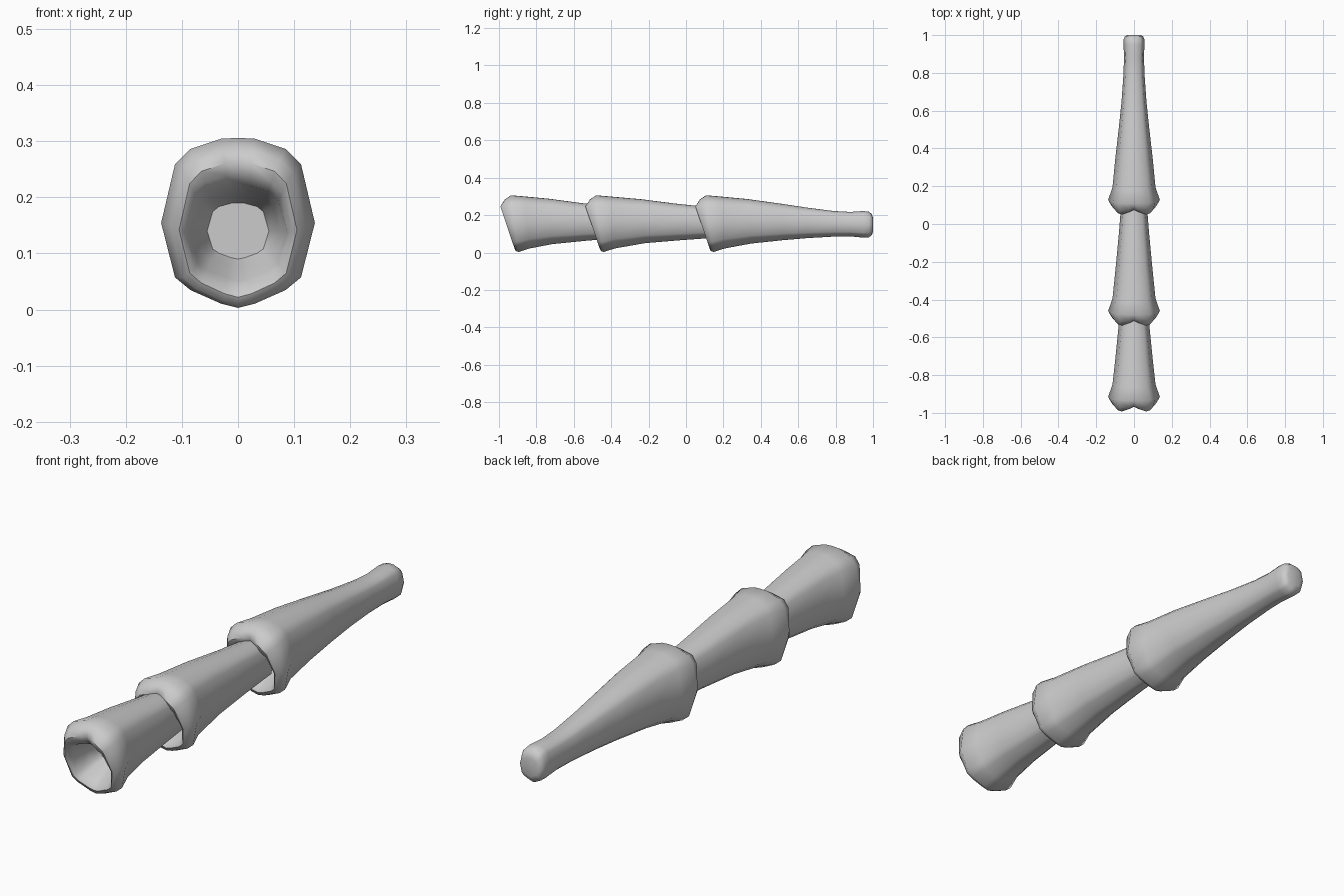
import bpy, bmesh

grey = bpy.data.materials.new("plain grey")
grey.diffuse_color = (0.6, 0.6, 0.6, 1)

# Half cross-section (x, z) from the bottom keel to the top, in unit size
HALF = [(0, -1), (.22, -.95), (.62, -.79), (.82, -.64), (1, 0),
        (.82, .69), (.62, .87), (.22, .99), (0, 1)]
SECTION = HALF + [(-x, z) for x, z in HALF[-2:0:-1]]

# Socket rings: y at top, y at bottom, z top, z bottom, half width, notch at centre
SOCKET = [(.13, .13, .19, .09, .055, 0),
          (.05, .10, .205, .075, .075, 0),
          (-.03, .05, .222, .052, .088, .02),
          (-.055, .025, .24, .035, .096, .03),
          (-.063, .018, .262, .022, .105, .03),
          (-.047, .025, .285, .008, .12, .02),
          (0, .04, .306, .003, .137, 0)]


def segment(name, y0, body):
    """Loft a hollow-ended segment; body rings continue the socket rings."""
    bm = bmesh.new()
    rings = []
    for yt, yb, zt, zb, hw, notch in SOCKET + body:
        mid, half = (zt + zb) / 2, (zt - zb) / 2
        rings.append([bm.verts.new((
            u * hw,
            y0 + yb + (yt - yb) * (v + 1) / 2 + notch * max(0, v) * max(0, 1 - abs(u) / .62),
            mid + v * half)) for u, v in SECTION])
    n = len(SECTION)
    for a, b in zip(rings, rings[1:]):
        for i in range(n):
            j = (i + 1) % n
            bm.faces.new((a[i], a[j], b[j], b[i]))
    bm.faces.new(rings[0])
    bm.faces.new(rings[-1])
    bmesh.ops.recalc_face_normals(bm, faces=bm.faces)
    me = bpy.data.meshes.new(name)
    bm.to_mesh(me)
    bm.free()
    me.materials.append(grey)
    ob = bpy.data.objects.new(name, me)
    bpy.context.collection.objects.link(ob)
    bpy.context.view_layer.objects.active = ob
    ob.select_set(True)
    bpy.ops.object.shade_smooth_by_angle(angle=0.8)
    ob.select_set(False)


# Front segment
segment("front_segment", -.935, [
    (.07, .10, .3, .022, .114, 0), (.2, .22, .288, .045, .1, 0),
    (.38, .40, .264, .063, .082, 0), (.52, .52, .25, .073, .07, 0)])

# Middle segment
segment("middle_segment", -.48, [
    (.07, .10, .3, .022, .114, 0), (.24, .26, .285, .05, .097, 0),
    (.42, .44, .262, .065, .08, 0), (.60, .62, .243, .078, .066, 0)])

# Long tapered end segment with a slightly flared, rounded tip
segment("end_segment", .108, [
    (.07, .10, .3, .022, .114, 0), (.22, .24, .286, .048, .1, 0),
    (.4, .41, .261, .066, .08, 0), (.54, .54, .24, .077, .066, 0),
    (.68, .68, .222, .085, .056, 0), (.77, .77, .217, .086, .053, 0),
    (.84, .84, .222, .08, .055, 0), (.87, .87, .218, .081, .055, 0),
    (.886, .886, .205, .094, .048, 0), (.892, .892, .185, .112, .034, 0)])
